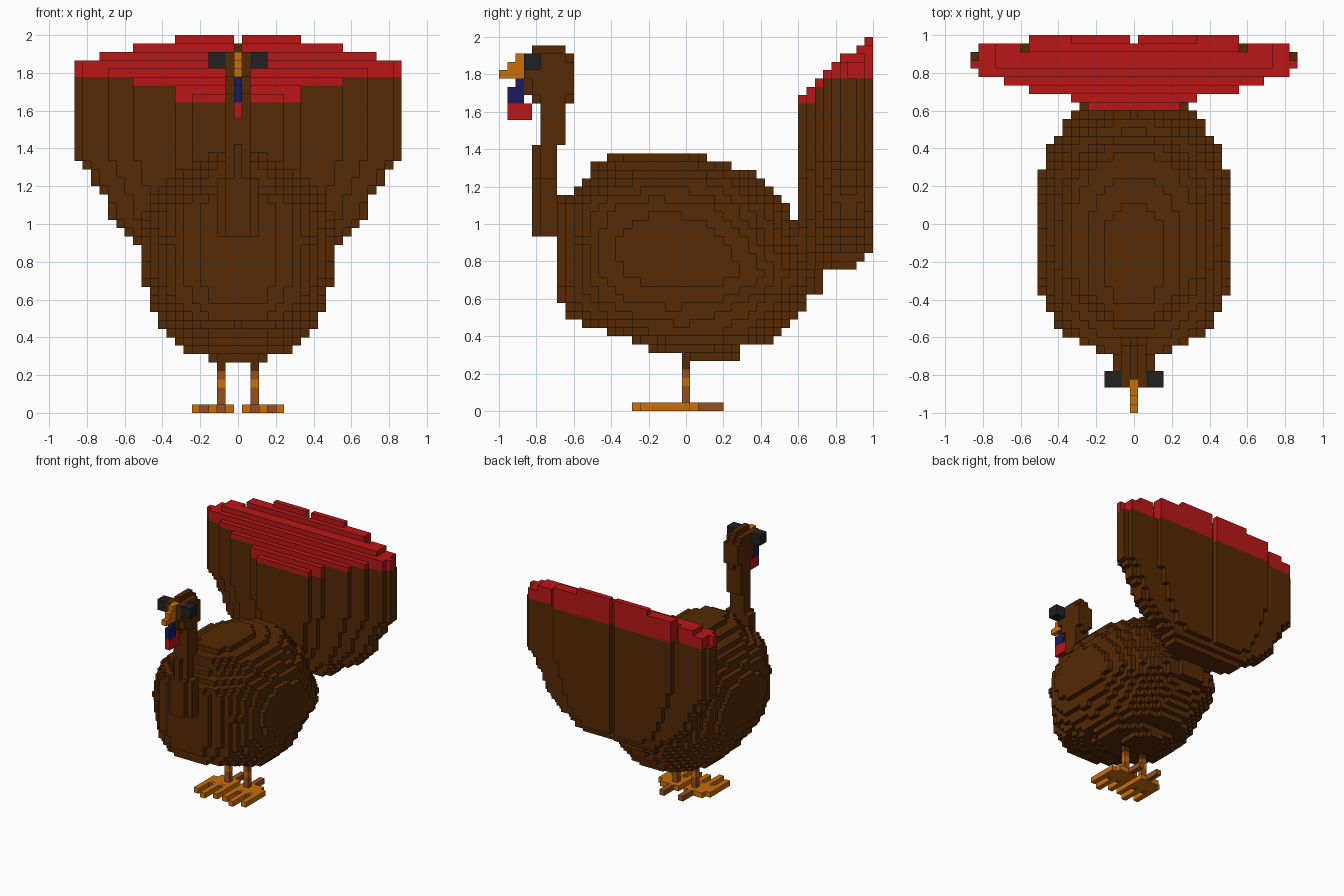
import bpy, bmesh
from mathutils import Vector

cube = bpy.data.objects.get("Cube")
if cube:
    bpy.data.objects.remove(cube, do_unlink=True)

V = 2 / 45          # edge length of one block


def linear(c):
    c /= 255
    return c / 12.92 if c <= 0.04045 else ((c + 0.055) / 1.055) ** 2.4


COLOURS = {
    "brown": (85, 41, 5), "red": (186, 23, 23), "orange": (203, 111, 6),
    "sienna": (153, 80, 31), "navy": (27, 27, 97), "charcoal": (33, 33, 33),
}
MATS = {}
for name, rgb in COLOURS.items():
    m = bpy.data.materials.new(name)
    m.use_nodes = True
    col = tuple(linear(c) for c in rgb) + (1.0,)
    m.diffuse_color = col
    m.node_tree.nodes["Principled BSDF"].inputs["Base Color"].default_value = col
    MATS[name] = m

DIRS = [Vector(d) for d in ((1, 0, 0), (-1, 0, 0), (0, 1, 0),
                            (0, -1, 0), (0, 0, 1), (0, 0, -1))]


def build(name, cells):
    """Make one object from {(i, j, k): colour}, keeping only outer faces."""
    used = sorted(set(cells.values()))
    bm = bmesh.new()
    verts = {}
    for cell, colour in cells.items():
        for d in DIRS:
            if tuple(int(a + b) for a, b in zip(cell, d)) in cells:
                continue
            u = Vector((abs(d.y) + abs(d.z), abs(d.x), 0))
            w = d.cross(u)
            corners = []
            for a, b in ((-1, -1), (1, -1), (1, 1), (-1, 1)):
                p = Vector(cell) * 2 + d + u * a + w * b
                key = tuple(round(c) for c in p)
                if key not in verts:
                    verts[key] = bm.verts.new(
                        (key[0] * V / 2, key[1] * V / 2, (key[2] + 1) * V / 2))
                corners.append(verts[key])
            bm.faces.new(corners).material_index = used.index(colour)
    me = bpy.data.meshes.new(name)
    bm.to_mesh(me)
    bm.free()
    for c in used:
        me.materials.append(MATS[c])
    ob = bpy.data.objects.new(name, me)
    bpy.context.collection.objects.link(ob)


def box(i, j, k, colour):
    """Block of cells over inclusive (low, high) ranges."""
    return {(a, b, c): colour for a in range(i[0], i[1] + 1)
            for b in range(j[0], j[1] + 1) for c in range(k[0], k[1] + 1)}


def lerp(table, z):
    """Interpolate rows of (z, values...) at height z."""
    for lo, hi in zip(table, table[1:]):
        if z <= hi[0]:
            t = max(0, (z - lo[0]) / (hi[0] - lo[0]))
            return [a + (b - a) * t for a, b in zip(lo[1:], hi[1:])]
    return table[-1][1:]


# Body: rounded layers (height, front y, back y, half width), blunt front
BODY = [(0.29, -0.02, 0.29, 0.16), (0.33, -0.20, 0.29, 0.29),
        (0.38, -0.29, 0.47, 0.335), (0.42, -0.42, 0.52, 0.38),
        (0.51, -0.64, 0.60, 0.42), (0.60, -0.69, 0.66, 0.47),
        (0.64, -0.69, 0.73, 0.485), (0.74, -0.69, 0.73, 0.53),
        (0.92, -0.69, 0.60, 0.53), (1.10, -0.69, 0.55, 0.475),
        (1.15, -0.69, 0.47, 0.43), (1.20, -0.56, 0.47, 0.39),
        (1.27, -0.51, 0.38, 0.34), (1.31, -0.51, 0.25, 0.26),
        (1.36, -0.42, 0.11, 0.16)]
body = {}
for k in range(6, 31):
    y0, y1, hw = lerp(BODY, (k + 0.5) * V)
    yc = y0 + 0.47 * (y1 - y0)
    for j in range(-16, 18):
        y = j * V
        fy, n = ((yc - y) / (yc - y0), 2.4) if y < yc else ((y - yc) / (y1 - yc), 2.1)
        for i in range(-12, 13):
            if fy ** n + (abs(i * V) / hw) ** n <= 1:
                body[i, j, k] = "brown"
build("body", body)

# Tail fan: lens-shaped plan that widens upward, red tip band, stepped top
PLAN = {14: 5, 15: 7, 16: 12, 17: 15, 18: 18, 19: 19, 20: 19, 21: 18, 22: 12}
TOPS = dict(zip(range(14, 23), (38, 39, 40, 41, 42, 43, 43, 44, 45)))
RED_FROM = {14: 37, 15: 37, 16: 39}
BASE = {21: 18, 22: 19}
WIDTH = [(17, 7), (19, 10), (20, 12), (21, 13), (22, 14), (23, 15), (25, 15.4),
         (26, 16), (27, 17), (28, 17.4), (29, 18), (30, 19), (45, 19)]
fan = {}
for j, half in PLAN.items():
    for k in range(BASE.get(j, 17), TOPS[j]):
        w = round(half * lerp(WIDTH, k)[0] / 19)
        for i in range(-w, w + 1):
            a = abs(i)
            top = 45 if a <= 7 else 44 if a <= 12 else 43 if a <= 16 else 42
            if (a, j) in ((19, 20), (13, 21)):      # short brown columns
                top = 40
            if k < top and (a, j) != (0, 22):       # groove down the back
                fan[i, j, k] = "red" if k >= RED_FROM.get(j, 40) else "brown"
build("tail_fan", fan)

# Neck: wide base, rounded column, slimmer throat
neck = box((-2, 2), (-17, -16), (21, 27), "brown")
neck.update(box((-1, 1), (-18, -18), (21, 27), "brown"))
neck.update(box((0, 0), (-18, -18), (28, 31), "brown"))
neck.update(box((-1, 1), (-17, -16), (28, 31), "brown"))
neck.update(box((-1, 1), (-17, -15), (32, 36), "brown"))
build("neck", neck)

# Head: narrow block with rounded crown, chin and nape
head = box((-1, 1), (-18, -15), (38, 42), "brown")
head.update(box((0, 0), (-18, -15), (43, 43), "brown"))
head.update(box((-1, 1), (-17, -15), (37, 37), "brown"))
head.update(box((0, 0), (-18, -18), (37, 37), "brown"))
head.update(box((0, 0), (-14, -14), (37, 42), "brown"))
head.update(box((-1, 1), (-14, -14), (38, 41), "brown"))
head.update(box((0, 0), (-19, -19), (38, 40), "brown"))
for i in (-1, 1):
    head.update(box((i, i), (-19, -19), (40, 42), "brown"))
build("head", head)

# Beak, snood and wattle, one block wide
beak = box((0, 0), (-22, -20), (40, 40), "orange")
beak.update(box((0, 0), (-21, -19), (41, 41), "orange"))
beak.update(box((0, 0), (-20, -19), (42, 42), "orange"))
build("beak", beak)
snood = box((0, 0), (-21, -20), (37, 38), "navy")
snood.update(box((0, 0), (-20, -20), (39, 39), "navy"))
build("snood", snood)
build("wattle", box((0, 0), (-21, -19), (35, 36), "red"))

# Mirrored eyes, legs and feet
for side, s in (("left", 1), ("right", -1)):
    def span(a, b):
        return tuple(sorted((a * s, b * s)))

    build(side + "_eye", box(span(2, 3), (-19, -18), (41, 42), "charcoal"))

    leg = {}
    for k, colour in enumerate(("sienna", "sienna", "orange", "sienna", "brown", "brown"), 1):
        leg[2 * s, 0, k] = colour
    build(side + "_leg", leg)

    # Foot: orange pad with three front toes and one hind toe
    foot = box(span(1, 4), (-2, 1), (0, 0), "orange")
    for toe, tip, heel in ((1, -5, 1), (3, -6, 1), (5, -5, 0)):
        foot.update(box(span(toe, toe), (tip, heel), (0, 0), "orange"))
    foot.update(box(span(2, 2), (2, 4), (0, 0), "sienna"))
    for web in (2, 4):
        foot[web * s, -2, 0] = "sienna"
    build(side + "_foot", foot)
